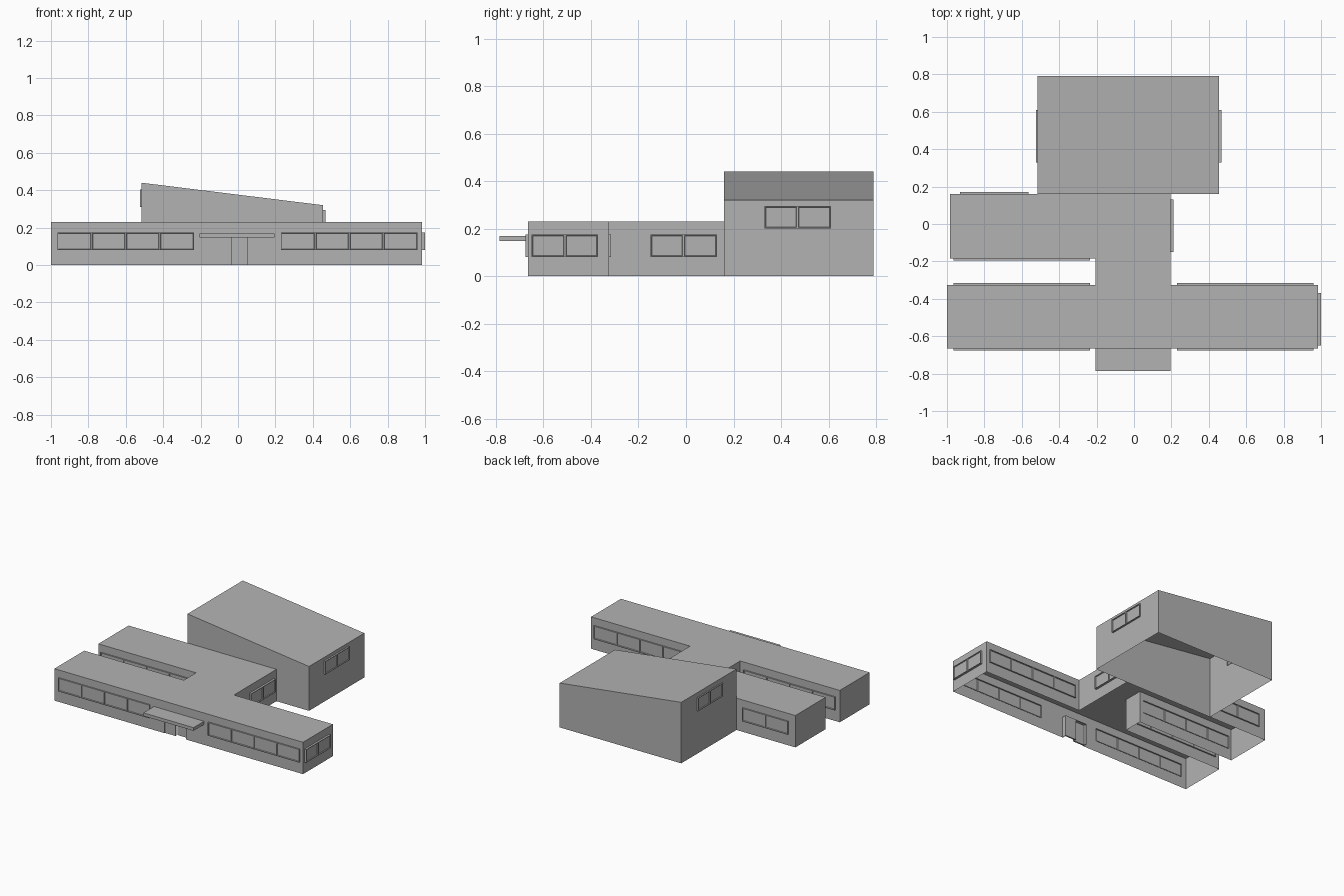
import bpy
import bmesh
from mathutils import Vector

cube = bpy.data.objects.get("Cube")
if cube:
    bpy.data.objects.remove(cube, do_unlink=True)

grey = bpy.data.materials.new("plain_grey")
grey.use_nodes = True
shade = (0.45, 0.45, 0.45, 1)
grey.diffuse_color = shade
grey.node_tree.nodes["Principled BSDF"].inputs["Base Color"].default_value = shade


def finish(bm, name):
    bmesh.ops.remove_doubles(bm, verts=bm.verts, dist=0.0005)
    mesh = bpy.data.meshes.new(name)
    bm.to_mesh(mesh)
    bm.free()
    mesh.materials.append(grey)
    obj = bpy.data.objects.new(name, mesh)
    bpy.context.scene.collection.objects.link(obj)
    return obj


def face(bm, points):
    return bm.faces.new([bm.verts.new(p) for p in points])


def box(name, lo, hi):
    bm = bmesh.new()
    bmesh.ops.create_cube(bm, size=1)
    for v in bm.verts:
        v.co = [lo[i] + (v.co[i] + 0.5) * (hi[i] - lo[i]) for i in range(3)]
    return finish(bm, name)


def window(name, point, normal, u0, u1, z0, z1, panes, depth):
    """Protruding frame, open at the back, with a row of recessed panes."""
    bm = bmesh.new()
    step = (u1 - u0) / panes
    for i in range(panes):
        l, r = u0 + i * step, u0 + (i + 1) * step
        face(bm, [point(u, z) + normal * depth
                  for u, z in ((l, z0), (r, z0), (r, z1), (l, z1))])
    bmesh.ops.remove_doubles(bm, verts=bm.verts, dist=0.0005)
    bm.normal_update()
    cells = bm.faces[:]
    rim = [e for e in bm.edges if e.is_boundary]
    sides = bmesh.ops.extrude_edge_only(bm, edges=rim)["geom"]
    for v in sides:
        if isinstance(v, bmesh.types.BMVert):
            v.co -= normal * depth
    bmesh.ops.inset_individual(bm, faces=cells, thickness=0.006)
    bmesh.ops.inset_individual(bm, faces=cells, thickness=0.003, depth=-0.006)
    bmesh.ops.recalc_face_normals(bm, faces=bm.faces)
    # keep the shell facing outwards
    bm.normal_update()
    if sum((f.normal.dot(normal) for f in bm.faces)) < 0:
        bmesh.ops.reverse_faces(bm, faces=bm.faces)
    finish(bm, name)


def wall(bm, name, a, b, height, openings, depth):
    """Wall from a to b with openings (start, end, bottom, top, panes)."""
    a, b = Vector((*a, 0)), Vector((*b, 0))
    along = (b - a).normalized()
    normal = Vector((along.y, -along.x, 0))
    axis = 0 if abs(along.x) > 0.5 else 1

    def point(u, z):
        return a + along * u + Vector((0, 0, z))

    holes = []
    for s, e, z0, z1, panes in openings:
        u0, u1 = sorted((abs(s - a[axis]), abs(e - a[axis])))
        holes.append((u0, u1, z0, z1))
        if panes:
            window(f"{name}_window_{len(holes)}", point, normal,
                   u0, u1, z0, z1, panes, depth)
    us = sorted({0, (b - a).length, *[h[i] for h in holes for i in (0, 1)]})
    zs = sorted({0, height, *[h[i] for h in holes for i in (2, 3)]})
    for l, r in zip(us, us[1:]):
        for d, t in zip(zs, zs[1:]):
            u, z = (l + r) / 2, (d + t) / 2
            if not any(h[0] < u < h[1] and h[2] < z < h[3] for h in holes):
                face(bm, [point(l, d), point(r, d), point(r, t), point(l, t)])


# Low wings: one continuous plan, open underneath
low = 0.23
plan = [(-1, -0.665), (0.985, -0.665), (0.985, -0.325), (0.195, -0.325),
        (0.195, 0.16), (-0.985, 0.16), (-0.985, -0.185), (-0.205, -0.185),
        (-0.205, -0.325), (-1, -0.325)]
sill, head = 0.08, 0.175
left_row = (0.23, 0.96, sill, head, 4)
right_row = (-0.965, -0.235, sill, head, 4)
door = (-0.12, 0.05, 0, 0.147, 0)
openings = {
    0: [right_row, left_row, door],
    1: [(-0.65, -0.37, sill, head, 2)],
    2: [left_row],
    3: [(-0.15, 0.13, sill, head, 2)],
    4: [(-0.93, -0.565, sill, head, 2)],
    6: [right_row],
    8: [right_row],
}
bm = bmesh.new()
for i, a in enumerate(plan):
    b = plan[(i + 1) % len(plan)]
    wall(bm, f"wing_wall_{i}", a, b, low, openings.get(i, []),
         0.015 if i in (1, 3) else 0.01)
face(bm, [(x, y, low) for x, y in plan])
finish(bm, "wings")

# Hall with a single-pitch roof
x0, x1, y0, y1, tall, short = -0.515, 0.455, 0.16, 0.79, 0.44, 0.32
bm = bmesh.new()
wall(bm, "hall_left", (x1, y0), (x1, y1), short, [(0.33, 0.61, 0.2, 0.295, 2)], 0.012)
wall(bm, "hall_right", (x0, y1), (x0, y0), tall, [(0.33, 0.61, 0.31, 0.405, 2)], 0.01)
profile = [(x0, 0), (x1, 0), (x1, short), (x0, tall)]
face(bm, [(x, y0, z) for x, z in profile])
face(bm, [(x, y1, z) for x, z in reversed(profile)])
face(bm, [(x0, y0, tall), (x1, y0, short), (x1, y1, short), (x0, y1, tall)])
finish(bm, "hall")

# Entrance: canopy, staggered door leaves and recess cheeks
box("canopy", (-0.205, -0.785, 0.147), (0.195, -0.665, 0.17))
box("right_door", (-0.12, -0.66, 0), (-0.035, -0.65, 0.147))
box("left_door", (-0.035, -0.64, 0), (0.05, -0.63, 0.147))
for side, x in (("right", -0.124), ("left", 0.05)):
    box(f"{side}_door_cheek", (x, -0.664, 0), (x + 0.004, -0.63, 0.147))
box("door_lintel", (-0.124, -0.664, 0.147), (0.054, -0.63, 0.151))
